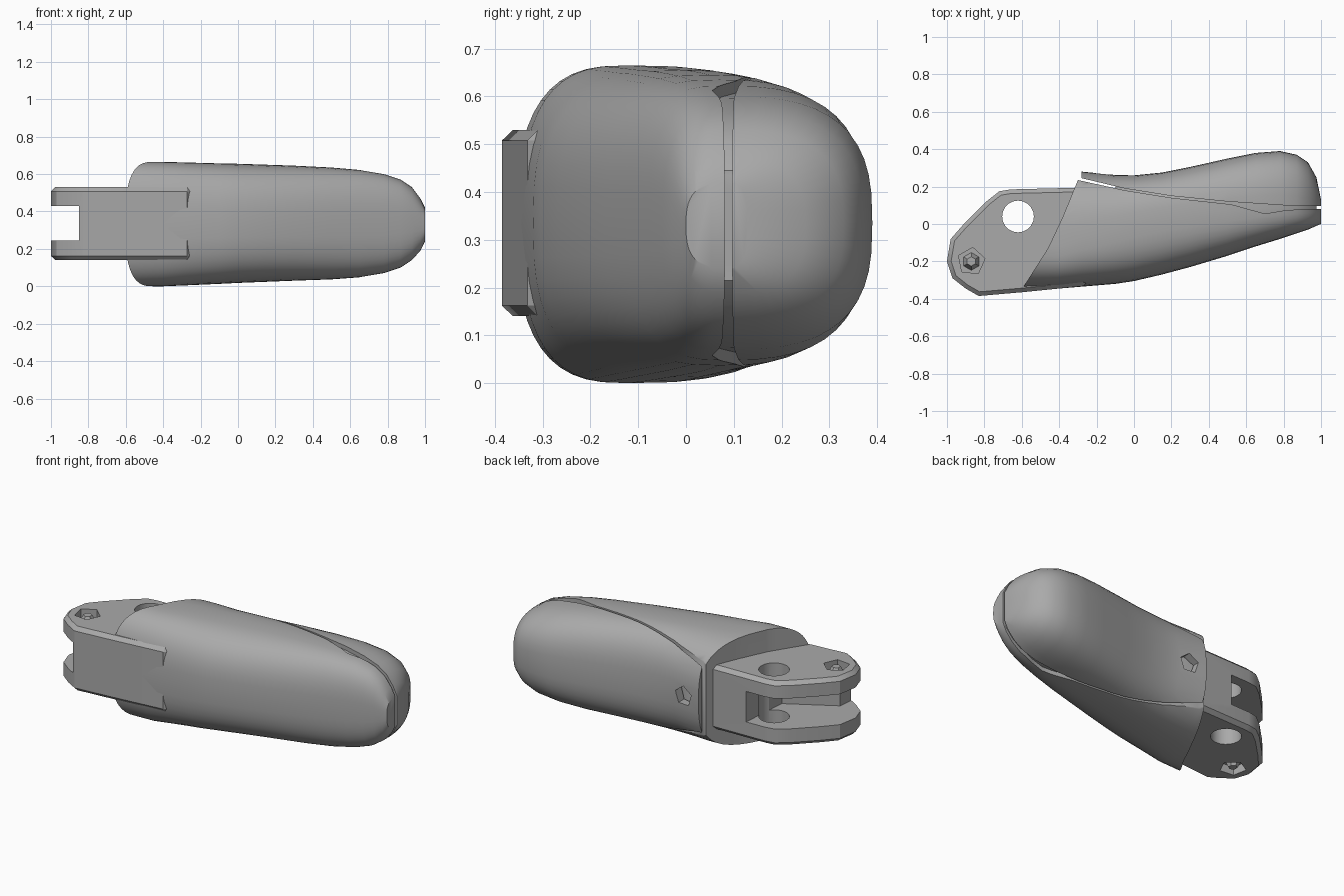
import bpy
import bmesh
import math
from mathutils import Vector

default_cube = bpy.data.objects.get("Cube")
if default_cube:
    bpy.data.objects.remove(default_cube, do_unlink=True)

# One plain grey for the whole model
grey = bpy.data.materials.new("plain_grey")
grey.use_nodes = True
grey.diffuse_color = (0.4, 0.4, 0.4, 1)
grey.node_tree.nodes["Principled BSDF"].inputs["Base Color"].default_value = (0.4, 0.4, 0.4, 1)

MIDDLE = 0.335


def make_object(name, bm):
    bmesh.ops.recalc_face_normals(bm, faces=bm.faces)
    mesh = bpy.data.meshes.new(name)
    bm.to_mesh(mesh)
    bm.free()
    mesh.materials.append(grey)
    obj = bpy.data.objects.new(name, mesh)
    bpy.context.collection.objects.link(obj)
    return obj


def prism(name, outline, bottom, top):
    """Extrude a plan outline upwards."""
    bm = bmesh.new()
    face = bm.faces.new([bm.verts.new((x, y, bottom)) for x, y in outline])
    extruded = bmesh.ops.extrude_face_region(bm, geom=[face])["geom"]
    moved = [item for item in extruded if isinstance(item, bmesh.types.BMVert)]
    bmesh.ops.translate(bm, verts=moved, vec=(0, 0, top - bottom))
    return make_object(name, bm)


def circle(x, y, radius, sides, turn=0):
    angles = [turn + math.tau * i / sides for i in range(sides)]
    return [(x + radius * math.cos(a), y + radius * math.sin(a)) for a in angles]


def loft(name, stations, inset=0, sides=48):
    """Join rounded cross-sections whose front and back halves differ in depth."""
    bm = bmesh.new()
    rings = []
    for x, front, seam, back, low, high in stations:
        ring = []
        half_height = (high - low) / 2 - inset
        for i in range(sides):
            angle = math.tau * i / sides
            c, s = math.cos(angle), math.sin(angle)
            power = 2 / 2.8
            depth = (back - seam if c > 0 else seam - front) - inset
            y = seam + math.copysign(abs(c) ** power, c) * max(depth, 0.01)
            z = (low + high) / 2 + math.copysign(abs(s) ** power, s) * half_height
            ring.append(bm.verts.new((x, y, z)))
        rings.append(ring)
    for first, second in zip(rings, rings[1:]):
        for i in range(sides):
            j = (i + 1) % sides
            bm.faces.new((first[i], first[j], second[j], second[i]))
    bm.faces.new(rings[0])
    bm.faces.new(rings[-1])
    return make_object(name, bm)


def activate(obj):
    bpy.ops.object.select_all(action="DESELECT")
    obj.select_set(True)
    bpy.context.view_layer.objects.active = obj


def combine(obj, cutter, operation="DIFFERENCE"):
    activate(obj)
    mod = obj.modifiers.new("cut", "BOOLEAN")
    mod.operation = operation
    mod.solver = "EXACT"
    mod.object = cutter
    bpy.ops.object.modifier_apply(modifier=mod.name)
    bpy.data.objects.remove(cutter, do_unlink=True)


def bevel(obj, width, segments):
    activate(obj)
    mod = obj.modifiers.new("soft_edges", "BEVEL")
    mod.width = width
    mod.segments = segments
    mod.limit_method = "ANGLE"
    mod.angle_limit = math.radians(50)
    bpy.ops.object.modifier_apply(modifier=mod.name)


def shade(obj, degrees):
    activate(obj)
    bpy.ops.object.shade_smooth_by_angle(angle=math.radians(degrees))


# Length, front, seam, back, bottom and top of each body section
stations = [
    (-0.7, -0.36, -0.13, 0.28, 0, 0.665),
    (-0.4, -0.345, -0.12, 0.28, 0, 0.665),
    (-0.28, -0.335, -0.08, 0.28, 0.005, 0.662),
    (-0.1, -0.32, -0.03, 0.262, 0.013, 0.657),
    (0, -0.305, 0, 0.26, 0.018, 0.655),
    (0.15, -0.27, 0.03, 0.275, 0.024, 0.65),
    (0.3, -0.23, 0.05, 0.305, 0.03, 0.645),
    (0.5, -0.17, 0.07, 0.35, 0.037, 0.635),
    (0.65, -0.12, 0.08, 0.38, 0.048, 0.622),
    (0.78, -0.08, 0.085, 0.39, 0.07, 0.6),
    (0.87, -0.05, 0.085, 0.37, 0.1, 0.57),
    (0.93, -0.03, 0.085, 0.33, 0.14, 0.53),
    (0.975, -0.01, 0.085, 0.25, 0.19, 0.47),
    (1, 0, 0.085, 0.13, 0.24, 0.42),
]

# Front shell, with a slanted end towards the fork
shell = loft("front_shell", stations)
shell_plan = [(-0.6, -0.5), (-0.6, -0.35), (-0.46, -0.13), (-0.38, 0.04), (-0.3, 0.235),
              (-0.05, 0.18), (0.2, 0.14), (0.52, 0.105), (0.7, 0.055), (0.82, 0.075),
              (1.1, 0.085), (1.1, -0.5)]
combine(shell, prism("shell_region", shell_plan, -0.2, 0.9), "INTERSECT")
shade(shell, 35)

# Soft back pad, following the seam
pad = loft("back_pad", stations)
pad_plan = [(-0.28, 0.5), (-0.28, 0.245), (-0.05, 0.19), (0.2, 0.15), (0.5, 0.12),
            (0.8, 0.1), (1.1, 0.095), (1.1, 0.5)]
combine(pad, prism("pad_region", pad_plan, -0.2, 0.9), "INTERSECT")
# Screw recess near the fork end of the pad
recess = prism("recess", circle(0, 0, 0.06, 5, 0.3), 0, 0.2)
recess.rotation_euler.x = math.pi / 2
recess.location = (-0.17, 0.35, MIDDLE)
bpy.context.view_layer.update()
combine(pad, recess)
shade(pad, 35)

# Inner core closing the gap along the seam
core = loft("inner_core", stations[3:-1], inset=0.025)
shade(core, 35)

# Hinge fork
fork_plan = [(-1, -0.2), (-0.98, -0.08), (-0.91, 0), (-0.79, 0.12), (-0.72, 0.175),
             (-0.66, 0.185), (-0.25, 0.195), (-0.25, -0.33), (-0.6, -0.365),
             (-0.83, -0.385), (-0.9, -0.345), (-0.97, -0.29)]
fork = prism("hinge_fork", fork_plan, 0.14, 0.53)
bevel(fork, 0.022, 1)
# Slot between the two lugs, closed at the front by a web
slot_plan = [(-1.2, -0.6), (-0.87, -0.6), (-0.84, -0.28), (-0.56, -0.12),
             (-0.52, 0.4), (-1.2, 0.4)]
combine(fork, prism("slot", slot_plan, 0.245, 0.43))
combine(fork, prism("cable_hole", circle(-0.62, 0.04, 0.085, 20), 0, 0.8))
for low, high in ((0, 0.19), (0.48, 0.8)):
    combine(fork, prism("pin_recess", circle(-0.87, -0.2, 0.075, 5, 0.2), low, high))
shade(fork, 30)

# Pin heads inside the lug recesses
for side, name in ((1, "upper_pin"), (-1, "lower_pin")):
    bm = bmesh.new()
    bmesh.ops.create_cone(bm, cap_ends=True, segments=6, radius1=0.05, radius2=0.025, depth=0.05)
    pin = make_object(name, bm)
    pin.location = Vector((-0.87, -0.2, MIDDLE + side * 0.165))
    if side < 0:
        pin.rotation_euler.x = math.pi
